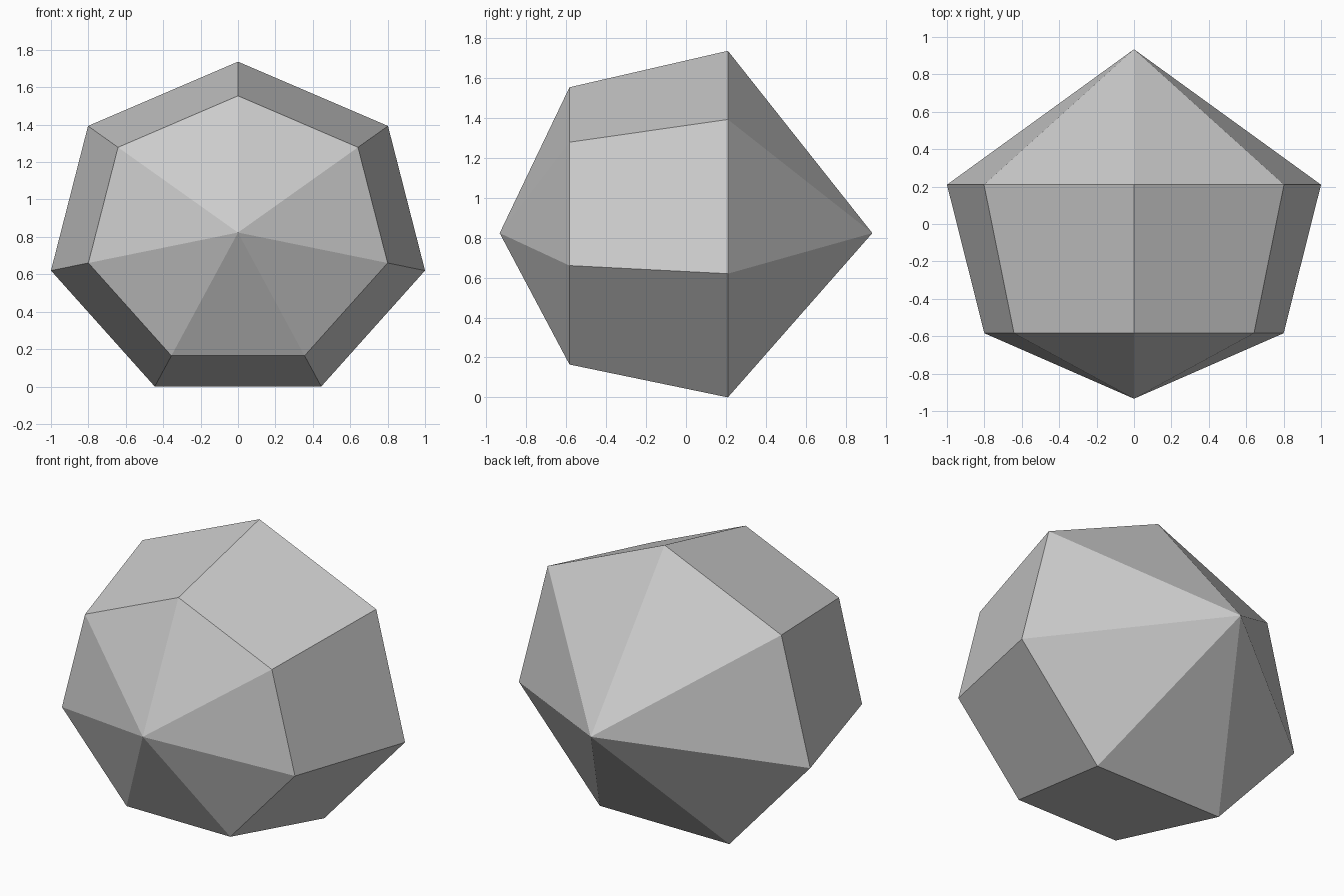
import bpy
import bmesh
from math import sin, cos, tau

cube = bpy.data.objects.get("Cube")
if cube:
    bpy.data.objects.remove(cube, do_unlink=True)

SIDES = 7
RADIUS_X, RADIUS_Z = 1.0257, 0.9137   # slightly flattened heptagon
CENTRE_Z = 0.8233
TIP = 0.934


def add_ring(bm, y, scale):
    """Heptagon across the y axis, one corner pointing up."""
    return [bm.verts.new((RADIUS_X * scale * sin(tau * i / SIDES), y,
                          CENTRE_Z + RADIUS_Z * scale * cos(tau * i / SIDES)))
            for i in range(SIDES)]


# Plain grey stone
grey = bpy.data.materials.new("stone_grey")
grey.use_nodes = True
colour = (0.6, 0.6, 0.6, 1)
grey.diffuse_color = colour
grey.node_tree.nodes["Principled BSDF"].inputs["Base Color"].default_value = colour

# Faceted body: front point, tapered band, back point
bm = bmesh.new()
front_tip = bm.verts.new((0, -TIP, CENTRE_Z))
back_tip = bm.verts.new((0, TIP, CENTRE_Z))
front_ring = add_ring(bm, -0.584, 0.8)
back_ring = add_ring(bm, 0.21, 1)
for i in range(SIDES):
    j = (i + 1) % SIDES
    bm.faces.new((front_tip, front_ring[i], front_ring[j]))
    bm.faces.new((front_ring[i], back_ring[i], back_ring[j], front_ring[j]))
    bm.faces.new((back_ring[i], back_tip, back_ring[j]))
bmesh.ops.recalc_face_normals(bm, faces=bm.faces)

mesh = bpy.data.meshes.new("faceted_stone")
bm.to_mesh(mesh)
bm.free()
mesh.materials.append(grey)
stone = bpy.data.objects.new("faceted_stone", mesh)
bpy.context.collection.objects.link(stone)
